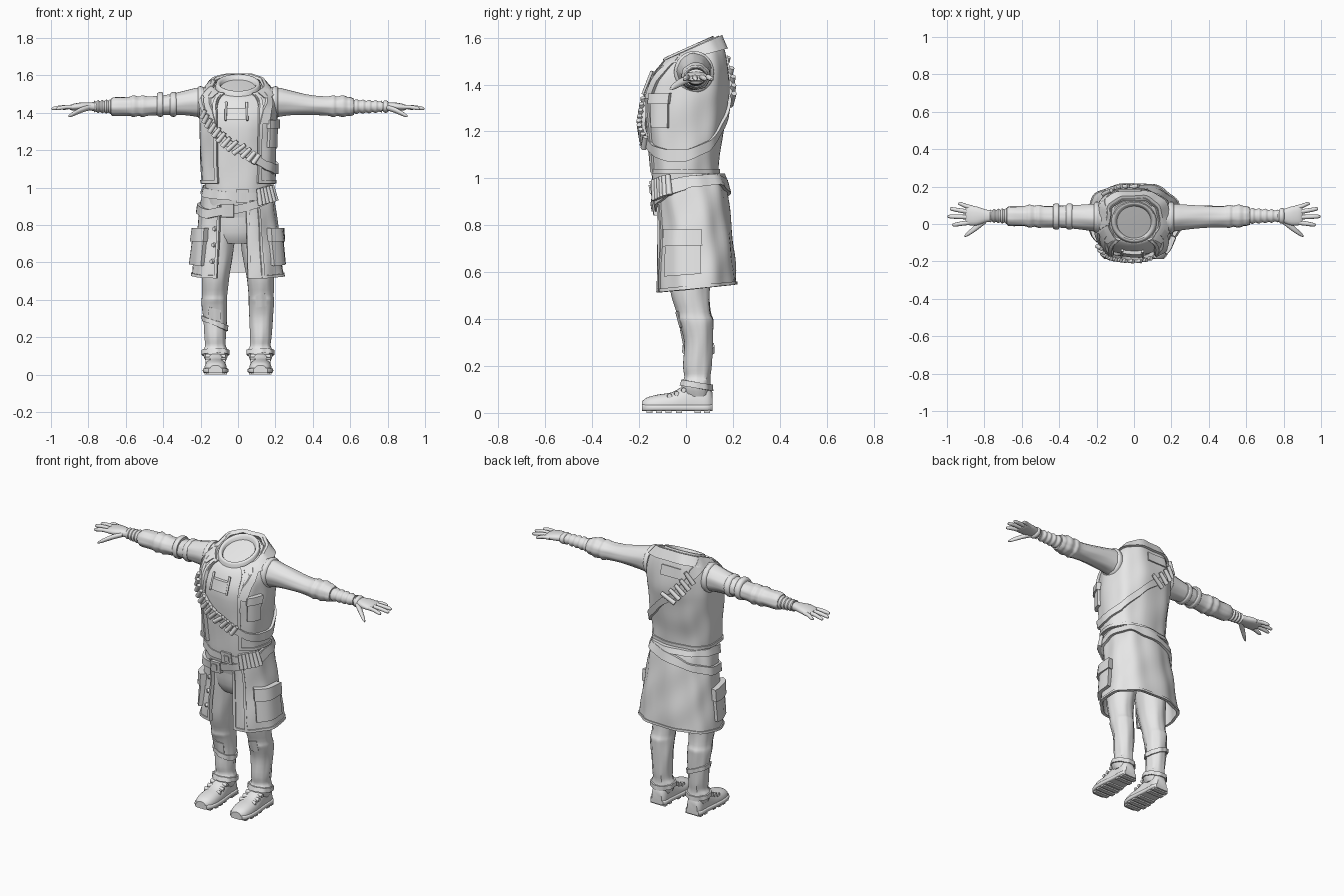
import bpy, bmesh, math
from mathutils import Vector

if "Cube" in bpy.data.objects:
    bpy.data.objects.remove(bpy.data.objects["Cube"])

TAU = 2 * math.pi
grey = bpy.data.materials.new("plain_grey")
grey.diffuse_color = (0.8, 0.8, 0.8, 1)
grey.use_nodes = True
grey.node_tree.nodes["Principled BSDF"].inputs["Base Color"].default_value = grey.diffuse_color


class Form:
    """Stack of rings (z, cx, cy, rx, ry, tilt); angle t runs from the front towards +x."""
    def __init__(self, rings, p=1.0, fold=0.0):
        self.rings = [tuple(r) + (0,) * (6 - len(r)) for r in rings]
        self.p, self.fold = p, fold

    def at(self, u, t, off=0.0):
        R, n = self.rings, len(self.rings)
        i = max(0, min(int(u), n - 2))
        f = u - i
        a, b, c, d = (R[max(i - 1, 0)], R[i], R[i + 1], R[min(i + 2, n - 1)])
        z, cx, cy, rx, ry, k = [
            q + 0.5 * f * (r - o + f * (2 * o - 5 * q + 4 * r - s + f * (3 * (q - r) + s - o)))
            for o, q, r, s in zip(a, b, c, d)]
        off += self.fold * (math.sin(9 * t + 5 * z) + 0.6 * math.sin(5 * t - 24 * z))
        s, c = math.sin(t), -math.cos(t)
        x = math.copysign(abs(s) ** self.p, s) * (rx + off)
        y = math.copysign(abs(c) ** self.p, c) * (ry + off)
        return Vector((cx + x, cy + y, z + k * y))

    def on(self, t, z, off=0.0):
        R = self.rings
        for i in range(len(R) - 1):
            if z <= R[i + 1][0] or i == len(R) - 2:
                u = i + (z - R[i][0]) / (R[i + 1][0] - R[i][0])
                return self.at(max(0, min(u, len(R) - 1)), t, off)


def finish(name, bm, closed=True):
    if closed:
        bmesh.ops.recalc_face_normals(bm, faces=bm.faces)
    me = bpy.data.meshes.new(name)
    bm.to_mesh(me)
    bm.free()
    me.materials.append(grey)
    ob = bpy.data.objects.new(name, me)
    bpy.context.scene.collection.objects.link(ob)
    return ob


def loft(name, form, seg=28, sub=3, t0=0.0, t1=TAU, place=None, thick=0.0):
    bm = bmesh.new()
    full = t1 - t0 > TAU - 0.01
    cols = seg if full else seg + 1
    rows = []
    for j in range((len(form.rings) - 1) * sub + 1):
        pts = [form.at(j / sub, t0 + (t1 - t0) * i / seg) for i in range(cols)]
        rows.append([bm.verts.new(place(v) if place else v) for v in pts])
    for a, b in zip(rows, rows[1:]):
        for i in range(seg):
            k = (i + 1) % cols
            bm.faces.new((a[i], a[k], b[k], b[i]))
    if full and not thick:
        bm.faces.new(rows[0][::-1])
        bm.faces.new(rows[-1])
    ob = finish(name, bm, full and not thick)
    if thick:
        m = ob.modifiers.new("cloth", 'SOLIDIFY')
        m.thickness, m.offset = thick, -1
    return ob


def band(name, form, path, dt=0.0, dz=0.0, lo=-0.005, hi=0.012, loop=False, sub=6):
    """Raised strip along (angle, height) points on a form."""
    pts = [((a[0] + (b[0] - a[0]) * k / sub), (a[1] + (b[1] - a[1]) * k / sub))
           for a, b in zip(path, path[1:]) for k in range(sub)]
    if not loop:
        pts.append(path[-1])
    bm = bmesh.new()
    rows = [[bm.verts.new(form.on(t + s * dt, z + s * dz, o))
             for s, o in ((-1, lo), (1, lo), (1, hi), (-1, hi))] for t, z in pts]
    n = len(rows)
    for i in range(n if loop else n - 1):
        a, b = rows[i], rows[(i + 1) % n]
        for k in range(4):
            bm.faces.new((a[k], a[(k + 1) % 4], b[(k + 1) % 4], b[k]))
    if not loop:
        bm.faces.new(rows[0])
        bm.faces.new(rows[-1])
    return finish(name, bm)


def rods(name, ends, r):
    bm = bmesh.new()
    for a, b in ends:
        d = b - a
        m = d.to_track_quat('Z', 'Y').to_matrix().to_4x4()
        m.translation = (a + b) / 2
        bmesh.ops.create_cone(bm, cap_ends=True, segments=10, radius1=r, radius2=r * 0.8,
                              depth=d.length, matrix=m)
    return finish(name, bm)


# Shirt, hips and neck opening
loft("shirt", Form([(0.84, 0, 0.01, .165, .125), (0.95, 0, 0, .175, .14), (1.05, 0, -.01, .18, .138),
                    (1.2, 0, -.007, .188, .15), (1.36, 0, 0, .192, .165), (1.46, 0, .015, .185, .148, .1),
                    (1.52, 0, .018, .155, .125, .3), (1.54, 0, .015, .12, .11, .45)], .8, .002), 40)
loft("hips", Form([(.70, 0, .03, .14, .10), (.76, 0, .025, .17, .125), (.9, 0, .015, .17, .13)]))
loft("neck_collar", Form([(1.48, 0, .012, .13, .125, .4), (1.545, 0, .01, .12, .11, .45),
                          (1.56, 0, .01, .112, .104, .45), (1.553, 0, .01, .096, .09, .45),
                          (1.51, 0, .01, .086, .08, .45)]), 36)

# Open vest with trims, lapels and pocket
vest = Form([(1.02, 0, -.01, .195, .145), (1.10, 0, -.01, .2, .15), (1.2, 0, -.007, .203, .167),
             (1.3, 0, -.005, .208, .178), (1.38, 0, .005, .208, .18, .02), (1.46, 0, .015, .203, .165, .1),
             (1.52, 0, .02, .178, .143, .3), (1.555, 0, .018, .135, .12, .45)], .8, .003)
loft("vest", vest, 56, 4, .5, TAU - .5, thick=.014)
for s in (1, -1):
    band("vest_edge_trim", vest, [(s * .52, 1.03), (s * .52, 1.4), (s * .6, 1.54)], dt=.05, hi=.01)
    band("lapel", vest, [(s * .62, 1.34), (s * .72, 1.42), (s * .95, 1.5), (s * 1.2, 1.545)],
         dt=.14, hi=.014)
band("vest_hem", vest, [(.5 + i * .33, 1.035) for i in range(17)], dz=.012, hi=.007, sub=3)
band("collar_flap", vest, [(.75 + i * .4, 1.53) for i in range(13)], dz=.02, hi=.014, sub=3)
band("chest_pocket", vest, [(.78, 1.28), (1.25, 1.28)], dz=.065, hi=.018)
band("chest_pocket_flap", vest, [(.75, 1.34), (1.28, 1.34)], dz=.024, hi=.026)
band("back_patch", vest, [(3.0, 1.47), (3.5, 1.47)], dz=.02, hi=.008)
band("throat_tab", vest, [(-.22, 1.40), (.14, 1.40)], dz=.035, lo=-.03, hi=.002)
rods("drawstrings", [(vest.on(t, 1.48, .004), vest.on(t, 1.36, .006)) for t in (-.24, .16)], .007)

# Shoulder strap with cartridges
strap = [(-1.0, 1.42), (-.6, 1.33), (-.2, 1.24), (.3, 1.16), (.7, 1.12), (1.2, 1.10), (1.6, 1.10),
         (2.2, 1.14), (2.8, 1.24), (3.3, 1.36), (3.8, 1.47), (4.4, 1.535), (4.85, 1.53),
         (TAU - 1.0, 1.42)]
band("shoulder_strap", vest, strap, dz=.024, hi=.014, loop=True)


def height(t):
    for a, b in zip(strap, strap[1:]):
        if a[0] <= t <= b[0]:
            return a[1] + (b[1] - a[1]) * (t - a[0]) / (b[0] - a[0])


def across(t, d):
    z = height(t)
    return (vest.on(t - d, z - .024, .02), vest.on(t + d, z + .024, .02))


rods("front_cartridges", [across(-.9 + i * .115, .09) for i in range(12)], .0135)
rods("back_cartridges", [across(3.2 + i * .14, -.12) for i in range(5)], .014)

# Coat skirt, open at the front
skirt = Form([(.53, 0, .045, .245, .168, .1), (.65, 0, .042, .23, .165, .05), (.8, 0, .037, .213, .153),
              (.95, 0, .02, .192, .152), (1.02, 0, .008, .172, .142)], .85, .004)
loft("coat_skirt", skirt, 60, 5, .17, TAU - .42, thick=.012)
for t in (.2, .5, -.45):
    band("skirt_trim", skirt, [(t, .535), (t, .9)], dt=.035, hi=.008)
band("skirt_hem", skirt, [(.17 + i * .3, .542) for i in range(20)], dz=.011, hi=.006, sub=3)
for s in (1, -1):
    band("cargo_pocket", skirt, [(s * .8, .685), (s * 1.65, .685)], dz=.085, hi=.022)
    band("cargo_pocket_flap", skirt, [(s * .77, .75), (s * 1.68, .75)], dz=.034, hi=.032)
rods("coat_buttons", [(skirt.on(-.56, z, 0), skirt.on(-.56, z, .014)) for z in (.62, .7, .78)], .013)

# Belts, buckles and belt cartridges
band("upper_belt", skirt, [(-1.57, .985), (-.8, .96), (0, .945), (.8, .95), (1.57, .985),
                           (2.4, 1.0), (3.14, 1.0), (4.0, 1.0), (TAU - 1.57, .985)],
     dz=.02, lo=-.02, hi=.014, loop=True)
band("lower_belt", skirt, [(-1.57, .88), (-.8, .855), (0, .88), (.8, .93), (1.57, .98),
                           (2.4, .99), (3.14, .96), (4.0, .915), (TAU - 1.57, .88)],
     dz=.022, lo=-.02, hi=.016, loop=True)
for t, z in ((.1, .947), (-.2, .872)):
    band("buckle", skirt, [(t - .13, z), (t + .13, z)], dz=.033, hi=.022)
    band("buckle_centre", skirt, [(t - .06, z), (t + .06, z)], dz=.018, hi=.027)
rods("belt_cartridges", [(skirt.on(.5 + i * .12, .9 + i * .005, .024),
                          skirt.on(.5 + i * .12, .985 + i * .005, .024)) for i in range(6)], .0135)

for s in (1, -1):
    # Trouser legs
    leg = Form([(z, s * cx, cy, rx, ry) for z, cx, cy, rx, ry in (
        (.07, .12, .048, .052, .055), (.105, .12, .045, .066, .064), (.13, .12, .045, .066, .06),
        (.155, .12, .05, .054, .055), (.2, .122, .05, .056, .06), (.3, .123, .054, .063, .06),
        (.37, .126, .046, .067, .07), (.4, .126, .04, .067, .076), (.43, .124, .034, .066, .072),
        (.52, .12, .018, .073, .084), (.66, .108, .02, .085, .1), (.82, .09, .02, .085, .11))],
        fold=.002)
    loft("trouser_leg", leg)
    band("trouser_cuff", leg, [(i * .7, .118 + .012 * math.cos(i * .7)) for i in range(9)],
         dz=.013, hi=.008, loop=True)
    if s < 0:
        band("shin_strap", leg, [(i * TAU / 12, .275 - .025 * math.sin(i * TAU / 12)) for i in range(13)],
             dz=.013, hi=.008, loop=True)
        band("knee_patch", leg, [(-.5, .33), (.5, .31)], dz=.03, hi=.006)
    else:
        band("knee_patch", leg, [(-.45, .39), (.4, .4)], dz=.035, hi=.005)

    # Shoes: (y, half width, top)
    shape = ((-.187, .03, .05), (-.165, .05, .066), (-.12, .06, .078), (-.06, .059, .088),
             (-.01, .054, .115), (.04, .05, .135), (.09, .048, .125), (.112, .034, .09))

    def along_y(v):
        return Vector((v.x, v.z, max(v.y, .02)))
    cx = s * .12
    loft("shoe_upper", Form([(y, cx, .025, w, h - .025) for y, w, h in shape], .8), place=along_y)
    loft("shoe_sole", Form([(y, cx, .022, w + .008, .014) for y, w, h in shape], .4),
         place=lambda v: Vector((v.x, v.z, v.y)))
    treads = bmesh.new()
    for y, w in ((-.155, .05), (-.115, .06), (-.075, .06), (-.03, .055), (.05, .052), (.09, .05)):
        g = bmesh.ops.create_cube(treads, size=1)
        bmesh.ops.scale(treads, vec=(2 * w, .026, .014), verts=g["verts"])
        bmesh.ops.translate(treads, vec=(cx, y, .007), verts=g["verts"])
    finish("shoe_treads", treads)
    rods("shoe_straps", [(Vector((cx - .054, y, z - .018)), Vector((cx + .054, y, z - .018)))
                         for y, z in ((-.07, .09), (-.04, .1), (-.01, .115))], .013)

    # Sleeves, wrist wraps and hands run along x: (x, z, y, half height, half depth)
    def along_x(v, s=s):
        return Vector((s * v.z, v.y, v.x))
    e = .62 if s > 0 else .68
    loft("sleeve", Form([(.10, 1.44, .03, .085, .085), (.2, 1.455, .035, .08, .075),
                         (.28, 1.452, .037, .066, .066), (.4, 1.441, .04, .052, .058),
                         (.48, 1.436, .04, .051, .057), (.51, 1.435, .042, .058, .062),
                         (.53, 1.435, .042, .051, .056), (.56, 1.436, .042, .058, .062),
                         (.585, 1.435, .042, .05, .054), (e - .02, 1.434, .042, .05, .053),
                         (e, 1.433, .042, .042, .046)], fold=.0015), place=along_x)
    loft("armhole_edge", Form([(.185, 1.45, .033, .088, .085), (.205, 1.455, .035, .088, .084),
                               (.215, 1.456, .035, .076, .073)]), place=along_x)
    n = 11
    loft("wrist_wraps", Form([(e - .02 + (.79 - e) * i / (n - 1), 1.433, .043,
                               .041 - .0008 * i - .007 * (i % 2), .045 - .001 * i - .007 * (i % 2))
                              for i in range(n)]), place=along_x)
    loft("palm", Form([(.74, 1.432, .043, .026, .028), (.79, 1.434, .043, .022, .034),
                       (.84, 1.434, .043, .021, .05), (.885, 1.43, .046, .017, .052),
                       (.9, 1.428, .048, .011, .047)], .85), 20, place=along_x)
    for y0, x1, y1 in ((.085, .94, .108), (.062, .985, .08), (.036, .996, .04), (.01, .972, -.004)):
        loft("finger", Form([(.86, 1.43, y0, .012, .013), ((.86 + x1) / 2, 1.431, (y0 + y1) / 2, .0115, .012),
                             (x1 - .012, 1.424, y1, .01, .01), (x1, 1.422, y1, .004, .004)]),
             10, 2, place=along_x)
    loft("thumb", Form([(.79, 1.43, .025, .015, .02), (.84, 1.414, -.015, .015, .019),
                        (.885, 1.392, -.05, .012, .013), (.905, 1.382, -.064, .005, .006)]),
         12, 2, place=along_x)
    if s < 0:
        for x in (.33, .40):
            loft("arm_strap", Form([(x, 1.445, .04, .06, .066), (x + .008, 1.445, .04, .066, .07),
                                    (x + .026, 1.444, .04, .064, .068), (x + .034, 1.443, .04, .056, .06)]),
                 place=along_x)
    else:
        loft("bracelet", Form([(.775, 1.433, .043, .022, .03), (.782, 1.433, .043, .032, .04),
                               (.797, 1.433, .043, .032, .041), (.805, 1.433, .043, .022, .034)]),
             place=along_x)

# Bake cloth thickness and shade smoothly with sharp creases
bpy.ops.object.select_all(action='SELECT')
bpy.context.view_layer.objects.active = bpy.context.scene.objects[0]
bpy.ops.object.convert(target='MESH')
bpy.ops.object.shade_smooth_by_angle(angle=math.radians(40))
